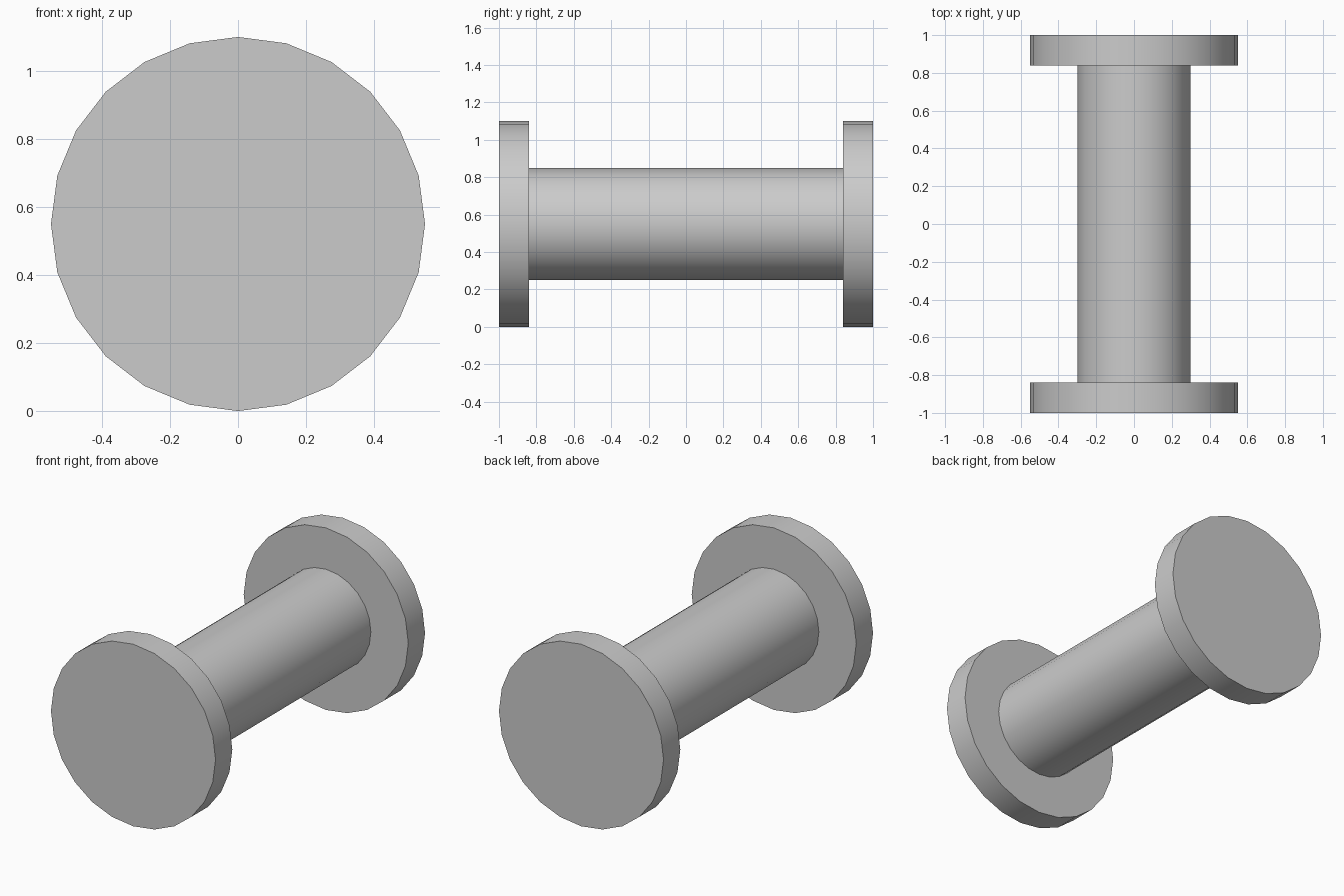
import bpy
import math

if "Cube" in bpy.data.objects:
    bpy.data.objects.remove(bpy.data.objects["Cube"])

AXIS_Z = 0.55      # height of the spool's axis
FLANGE_T = 0.16    # flange thickness


def cylinder(name, radius, y0, y1):
    """Smooth 24-sided cylinder lying along y."""
    bpy.ops.mesh.primitive_cylinder_add(
        vertices=24, radius=radius, depth=y1 - y0,
        location=(0, (y0 + y1) / 2, AXIS_Z), rotation=(math.pi / 2, 0, 0))
    ob = bpy.context.object
    ob.name = name
    bpy.ops.object.shade_smooth_by_angle(angle=math.radians(30))
    return ob


# End flanges
cylinder("front_flange", 0.55, -1.0, -1.0 + FLANGE_T)
cylinder("back_flange", 0.55, 1.0 - FLANGE_T, 1.0)

# Barrel between the flanges
cylinder("barrel", 0.30, -1.0 + FLANGE_T, 1.0 - FLANGE_T)
